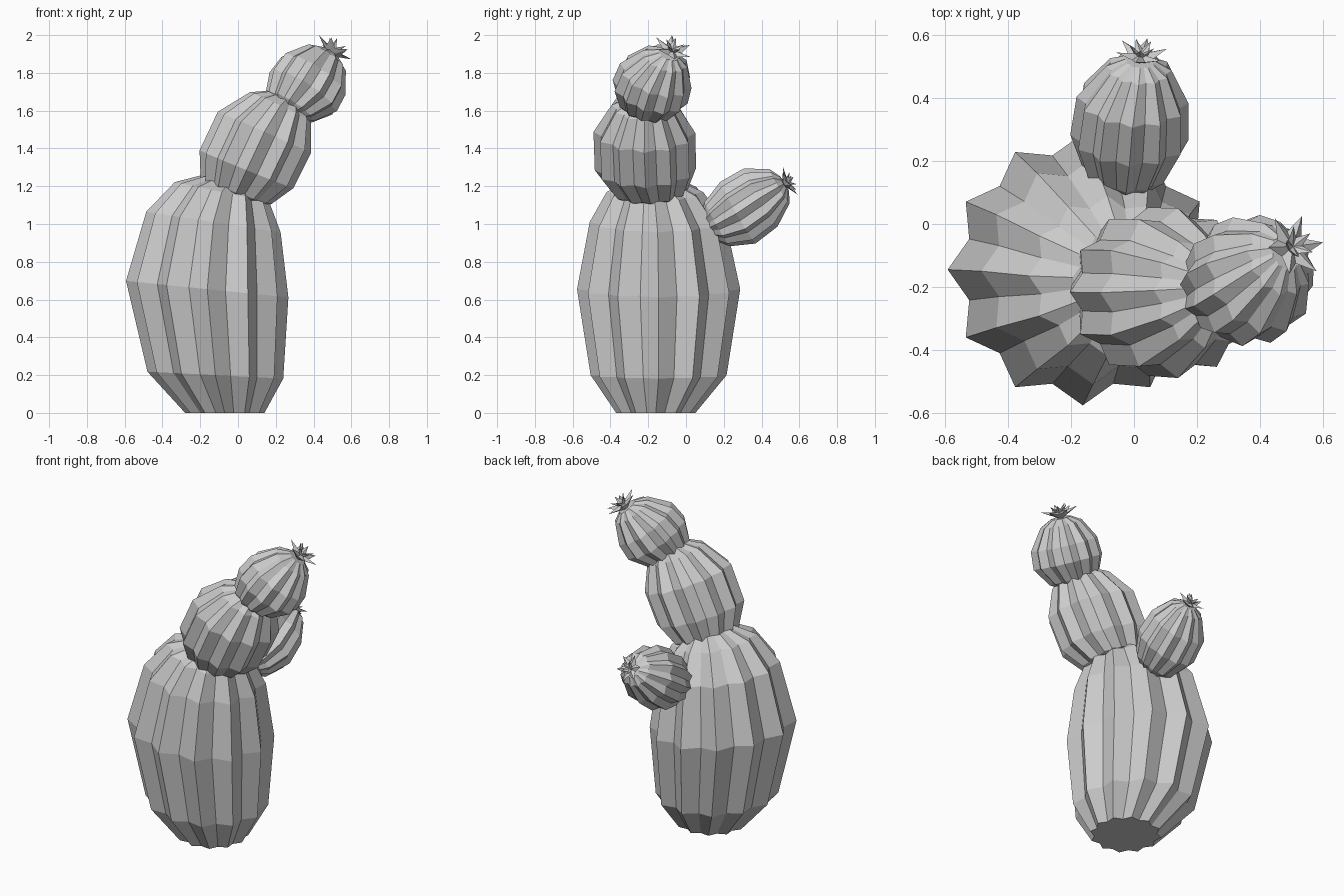
import bpy, math
from mathutils import Vector

if "Cube" in bpy.data.objects:
    bpy.data.objects.remove(bpy.data.objects["Cube"])

RIBS = 12


def make_object(name, verts, faces):
    mesh = bpy.data.meshes.new(name)
    mesh.from_pydata(verts, [], faces)
    mesh.update()
    obj = bpy.data.objects.new(name, mesh)
    bpy.context.collection.objects.link(obj)
    return obj


def frame(normal):
    n = Vector(normal).normalized()
    u = Vector((1, 0, 0))
    u = (u - n * u.dot(n)).normalized()
    return u, n.cross(u), n


def ribbed_segment(name, rings, lean_start, lean_end, valley=0.87):
    """Star-section rings (x, y, z, radius) lofted and capped."""
    verts, faces, count = [], [], 2 * RIBS
    for i, (x, y, z, r) in enumerate(rings):
        t = i / (len(rings) - 1)
        u, v, n = frame(Vector(lean_start).normalized().lerp(Vector(lean_end).normalized(), t))
        for k in range(count):
            a = 2 * math.pi * k / count
            rad = r if k % 2 == 0 else r * valley
            verts.append(Vector((x, y, z)) + (u * math.cos(a) + v * math.sin(a)) * rad)
    for i in range(len(rings) - 1):
        for k in range(count):
            j = (k + 1) % count
            faces.append((i * count + k, i * count + j, (i + 1) * count + j, (i + 1) * count + k))
    # end caps as fans
    last = (len(rings) - 1) * count
    verts += [Vector(rings[0][:3]), Vector(rings[-1][:3])]
    for k in range(count):
        j = (k + 1) % count
        faces.append((j, k, len(verts) - 2))
        faces.append((last + k, last + j, len(verts) - 1))
    return make_object(name, verts, faces)


def flower(name, centre, normal, radius):
    """Two layers of pointed petals around a shared axis."""
    u, v, n = frame(normal)
    c = Vector(centre)
    verts, faces = [], []
    for petals, tip, dip, tip_h, dip_h, turn in (
            (6, 1.0, 0.5, 0.25, 0.02, 0.3), (5, 0.5, 0.26, 0.5, 0.2, 0.8)):
        start = len(verts)
        for k in range(2 * petals):
            a = math.pi * k / petals + turn
            r, h = (tip, tip_h) if k % 2 == 0 else (dip, dip_h)
            verts.append(c + (u * math.cos(a) + v * math.sin(a)) * r * radius + n * h * radius)
        verts += [c + n * 0.1 * radius, c - n * 0.3 * radius]
        for k in range(2 * petals):
            j = (k + 1) % (2 * petals)
            faces.append((start + k, start + j, start + 2 * petals))
            faces.append((start + j, start + k, start + 2 * petals + 1))
    return make_object(name, verts, faces)


# main trunk
ribbed_segment("trunk", [
    (-0.07, -0.16, 0.0, 0.21), (-0.12, -0.145, 0.2, 0.36),
    (-0.163, -0.145, 0.655, 0.432), (-0.13, -0.15, 1.01, 0.36),
    (-0.085, -0.165, 1.17, 0.255), (-0.05, -0.17, 1.22, 0.15)],
    (0, 0, 1), (0.26, 0, 1))

# middle segment
ribbed_segment("middle_segment", [
    (-0.03, -0.18, 1.14, 0.13), (-0.01, -0.19, 1.175, 0.2), (0.045, -0.215, 1.29, 0.268),
    (0.14, -0.22, 1.485, 0.27), (0.225, -0.215, 1.62, 0.18),
    (0.26, -0.21, 1.655, 0.11)],
    (0.33, -0.08, 1), (0.52, 0.08, 1))

# upper segment
ribbed_segment("upper_segment", [
    (0.25, -0.225, 1.59, 0.09), (0.275, -0.215, 1.62, 0.15), (0.345, -0.19, 1.70, 0.208),
    (0.40, -0.16, 1.785, 0.2), (0.465, -0.11, 1.875, 0.125),
    (0.485, -0.09, 1.90, 0.06)],
    (0.6, 0.25, 1), (0.7, 0.42, 1))

# side arm
ribbed_segment("side_arm", [
    (-0.03, 0.12, 0.98, 0.08), (-0.025, 0.165, 1.0, 0.135), (-0.015, 0.275, 1.06, 0.188),
    (-0.005, 0.395, 1.14, 0.178), (0.015, 0.495, 1.2, 0.105),
    (0.02, 0.52, 1.213, 0.05)],
    (0.04, 1, 0.55), (0.1, 1, 0.6))

# blossoms
flower("top_flower", (0.50, -0.075, 1.915), (0.7, 0.42, 1), 0.108)
flower("arm_flower", (0.022, 0.533, 1.22), (0.1, 1, 0.55), 0.085)
